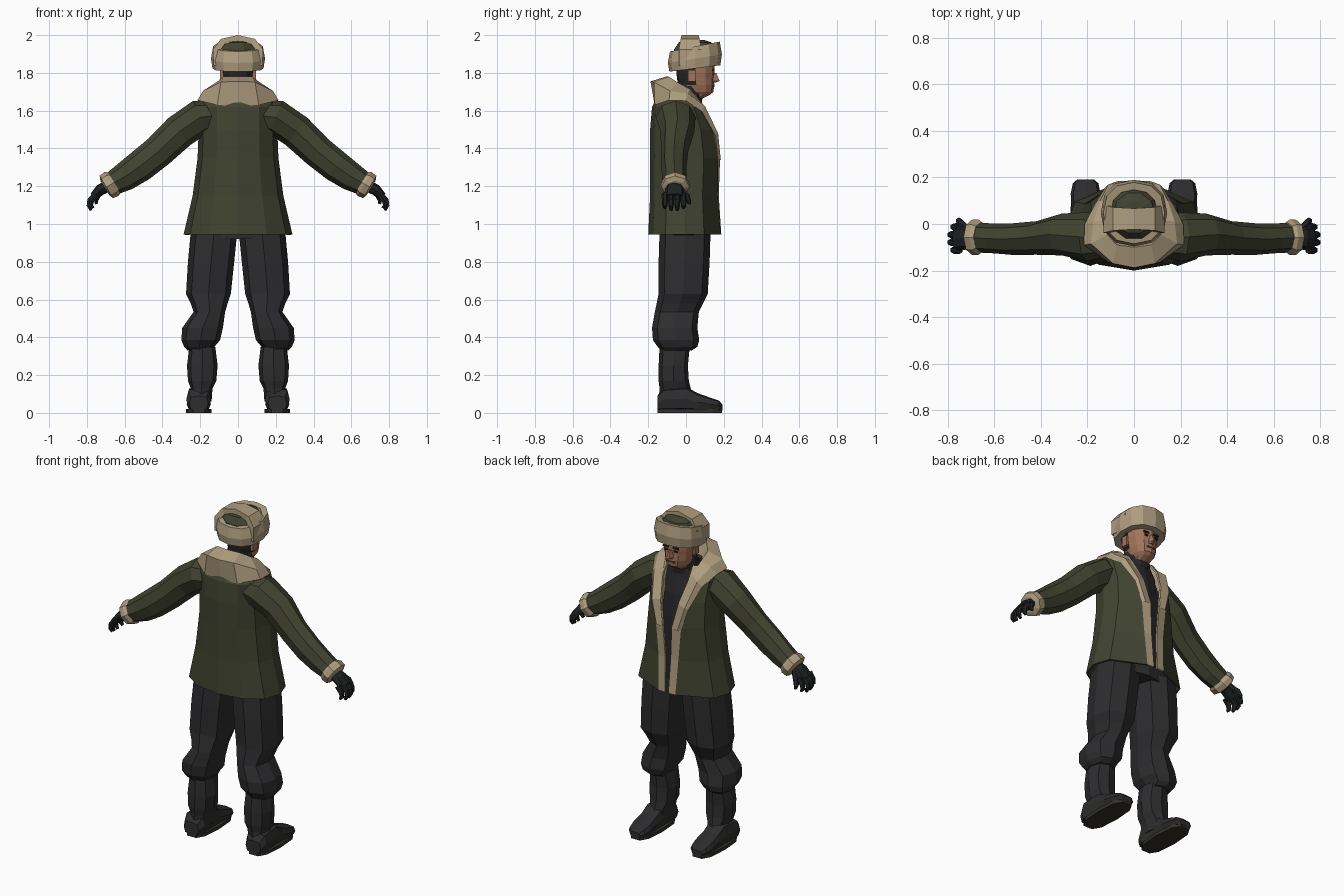
import bpy, bmesh, math
from mathutils import Vector as V

X, Y, Z = V((1, 0, 0)), V((0, 1, 0)), V((0, 0, 1))


def mat(name, r, g, b):
    m = bpy.data.materials.new(name)
    m.diffuse_color = (r, g, b, 1)
    return m


OLIVE = mat("olive cloth", .052, .056, .030)
FUR = mat("tan fur", .43, .34, .215)
CHAR = mat("charcoal cloth", .026, .026, .028)
GLOVE = mat("black leather", .014, .015, .016)
KNIT = mat("dark knit", .020, .020, .023)
SKIN = mat("skin", .36, .175, .105)
LIP = mat("shaded skin", .17, .075, .05)
HAIR = mat("dark hair", .02, .018, .016)
SOLE = mat("sole rubber", .035, .03, .022)


def ring(c, a, b, u, v, n=8, p=1.0, start=0.0):
    """Superellipse ring; p below 1 makes it boxier."""
    out = []
    for i in range(n):
        t = start + 2 * math.pi * i / n
        co, si = math.cos(t), math.sin(t)
        out.append(V(c) + u * a * math.copysign(abs(co) ** p, co)
                   + v * b * math.copysign(abs(si) ** p, si))
    return out


def flat(z, x0, x1, y0, y1, n=8, p=.8, tilt=0.0):
    """Level ring from its bounds, optionally tilted along y."""
    r = ring(((x0 + x1) / 2, (y0 + y1) / 2, z), (x1 - x0) / 2, (y1 - y0) / 2, X, Y, n, p)
    for q in r:
        q.z += tilt * (q.y - (y0 + y1) / 2)
    return r


def loft(name, rings, mats, closed=True, caps=True, mirror=False, rule=None, thick=0):
    """Skin a list of rings with flat faces."""
    bm = bmesh.new()
    vs = [[bm.verts.new(p) for p in r] for r in rings]
    n = len(vs[0])
    for a, b in zip(vs, vs[1:]):
        for j in range(n if closed else n - 1):
            k = (j + 1) % n
            f = bm.faces.new((a[j], a[k], b[k], b[j]))
            f.material_index = rule(f.calc_center_median(), j) if rule else 0
    if closed and caps:
        bm.faces.new(vs[0][::-1])
        bm.faces.new(vs[-1])
    bmesh.ops.recalc_face_normals(bm, faces=bm.faces)
    me = bpy.data.meshes.new(name)
    bm.to_mesh(me)
    bm.free()
    for m in mats:
        me.materials.append(m)
    ob = bpy.data.objects.new(name, me)
    bpy.context.collection.objects.link(ob)
    if thick:
        s = ob.modifiers.new("thickness", "SOLIDIFY")
        s.thickness, s.offset = thick, -1
    if mirror:
        ob.modifiers.new("mirror", "MIRROR")
    return ob


def tube(name, pts, m, n=8, p=1.0):
    """Mirrored tube through (x, y, z, half depth, half height) points."""
    rs = []
    for i, q in enumerate(pts):
        d = V(pts[min(i + 1, len(pts) - 1)][:3]) - V(pts[max(i - 1, 0)][:3])
        d.y = 0
        rs.append(ring(q[:3], q[3], q[4], Y, d.normalized().cross(Y), n, p))
    return loft(name, rs, [m], mirror=True)


def box(name, c, s, m, mirror=False):
    x, y, z = c
    r = [[V((x + i * s[0] / 2, y + j * s[1] / 2, z + k * s[2] / 2))
          for i, j in ((-1, -1), (1, -1), (1, 1), (-1, 1))] for k in (-1, 1)]
    return loft(name, r, [m], mirror=mirror)


# Trousers: hips and baggy legs
loft("trouser_hips", [flat(z, -w, w, -.14, .13) for z, w in ((.92, .24), (1.1, .2))], [CHAR])
loft("trouser_leg", [flat(*q) for q in (
    (.33, .13, .265, -.13, .03), (.35, .125, .285, -.15, .06), (.385, .095, .30, -.175, .07),
    (.45, .08, .295, -.18, .06), (.535, .068, .235, -.165, .068), (.58, .055, .25, -.155, .09),
    (.63, .038, .275, -.145, .115), (.80, .02, .265, -.145, .125),
    (.96, .004, .25, -.14, .13))], [CHAR], mirror=True)

# Boots: shaft, foot and sole
loft("boot_shaft", [flat(*q) for q in (
    (.06, .14, .265, -.145, .05), (.13, .135, .25, -.14, .025), (.17, .115, .265, -.145, .015),
    (.25, .108, .27, -.145, .01), (.35, .12, .258, -.14, .02))], [CHAR], mirror=True)
loft("boot_foot", [ring((.208, y, (h + .012) / 2), w, (h - .012) / 2, X, Z, 8, .6)
     for y, w, h in ((-.152, .05, .09), (-.12, .066, .13), (0, .062, .14), (.06, .06, .105),
                     (.13, .064, .08), (.175, .055, .065), (.192, .035, .045))],
     [CHAR], mirror=True)
loft("boot_sole", [flat(z, .14, .276, -.156, .197, 10, .7) for z in (0, .02)],
     [SOLE], mirror=True)

# Knitted sweater with roll neck
loft("sweater", [flat(z, -w, w, b, f, 12, .9) for z, w, b, f in (
    (1.0, .2, -.14, .13), (1.38, .18, -.15, .135), (1.52, .17, -.14, .115),
    (1.62, .13, -.12, .085), (1.68, .08, -.07, .075))], [KNIT])
loft("roll_neck", [flat(z, -w, w, b, f, 10, 1, -.4) for z, w, b, f in (
    (1.66, .085, -.06, .085), (1.70, .075, -.052, .092), (1.735, .07, -.045, .095))], [KNIT])

# Coat: open shell, first and last strips are the fur edging
half = []
for z, rx, yb, yf, w, f in (
        (.945, .288, -.20, .187, .012, .045), (1.15, .24, -.19, .174, .018, .048),
        (1.35, .214, -.19, .182, .03, .055), (1.5, .208, -.19, .162, .06, .055),
        (1.62, .212, -.18, .11, .085, .05), (1.69, .165, -.145, .06, .08, .04)):
    angs = [math.asin(w / rx), math.asin((w + f) / rx)] + [math.radians(a) for a in (62, 90, 118, 148)]
    pts = [V((rx * math.sin(a), (yb + yf) / 2 + (yf - yb) / 2 * math.copysign(
        abs(math.cos(a)) ** .85, math.cos(a)), z)) for a in angs]
    half.append(pts + [V((0, yb, z))] + [V((-q.x, q.y, q.z)) for q in reversed(pts)])
loft("coat_body", half, [OLIVE, FUR], closed=False, thick=.01,
     rule=lambda c, j: int(j in (0, 11)))

# Sleeves and fur cuffs
tube("sleeve", [(.11, -.06, 1.575, .08, .075), (.20, -.055, 1.565, .105, .095),
                (.31, -.045, 1.49, .09, .092), (.42, -.06, 1.385, .072, .086),
                (.52, -.065, 1.305, .068, .084), (.60, -.062, 1.25, .064, .076),
                (.68, -.058, 1.205, .064, .06)], OLIVE)
tube("cuff", [(.655, -.057, 1.222, .066, .064), (.67, -.057, 1.212, .077, .073),
              (.697, -.057, 1.196, .075, .069), (.705, -.057, 1.191, .05, .045)], FUR)

# Gloves: palm, four curled fingers and a thumb
tube("glove_palm", [(.68, -.06, 1.205, .04, .032), (.73, -.06, 1.18, .052, .03),
                    (.765, -.06, 1.145, .056, .022)], GLOVE)
for i in range(4):
    y = -.112 + i * .033
    k = -.012 if i in (0, 3) else 0
    tube("finger", [(.75, y, 1.158, .017, .018), (.786 + k, y, 1.125, .016, .015),
                    (.79 + k, y, 1.098, .014, .013), (.778 + k, y, 1.072 - k, .009, .008)], GLOVE, 6)
tube("thumb", [(.71, -.03, 1.185, .02, .02), (.74, .0, 1.155, .018, .018),
               (.752, .014, 1.125, .014, .014), (.75, .018, 1.105, .008, .008)], GLOVE, 6)

# Fur collar: folded strip from the nape round to the lapels
stations = (
    ((0, -.165, 1.625), (0, -.188, 1.755), (0, -.10, 1.782), (0, -.07, 1.70)),
    ((.11, -.165, 1.63), (.09, -.17, 1.752), (.075, -.09, 1.78), (.065, -.06, 1.70)),
    ((.215, -.09, 1.655), (.185, -.085, 1.705), (.115, -.045, 1.75), (.085, -.03, 1.69)),
    ((.212, .0, 1.652), (.175, .01, 1.69), (.115, .02, 1.715), (.085, .03, 1.66)),
    ((.168, .085, 1.595), (.145, .10, 1.625), (.095, .08, 1.645), (.08, .07, 1.59)),
    ((.125, .155, 1.47), (.11, .17, 1.48), (.06, .16, 1.49), (.055, .14, 1.46)),
    ((.085, .17, 1.34), (.07, .184, 1.34), (.03, .184, 1.34), (.03, .17, 1.34)))
loft("fur_collar", [[V(p) for p in s] for s in stations], [FUR], mirror=True, caps=False)

# Head with hair at the back, ears and face details
loft("head", [flat(z, -w, w, b, f, 12, .9) for z, w, b, f in (
    (1.655, .052, -.02, .07), (1.685, .055, -.025, .128), (1.70, .066, -.03, .145),
    (1.735, .077, -.04, .15), (1.77, .082, -.048, .148), (1.80, .086, -.05, .15),
    (1.88, .085, -.05, .15))], [SKIN, HAIR],
    rule=lambda c, j: int(c.y < .03 and c.z > 1.72))
box("ear", (.086, .03, 1.785), (.018, .04, .06), SKIN, True)
loft("nose", [[V((-w, .14, z)), V((w, .14, z)), V((w * .4, y, z)), V((-w * .4, y, z))]
     for z, w, y in ((1.748, .017, .155), (1.757, .019, .178), (1.80, .01, .16))], [SKIN])
box("mouth", (0, .147, 1.728), (.05, .009, .008), LIP)
box("eye", (.032, .146, 1.796), (.024, .008, .008), HAIR, True)
box("eyebrow", (.034, .146, 1.815), (.036, .009, .009), HAIR, True)

# Hat: cloth crown, tilted fur band and ear flaps tied over the top
CY = .047
loft("hat_crown", [ring((0, CY, z), a, b, X, Y, 10) for z, a, b in (
    (1.84, .115, .115), (1.925, .112, .115), (1.962, .09, .09), (1.975, .05, .05))], [OLIVE])
band = []
for r, top in ((.098, 0), (.135, 0), (.143, .45), (.132, 1), (.10, 1.0), (.098, .5)):
    pts = ring((0, CY, 0), r, r, X, Y, 12, .85)
    for q in pts:
        t = (q.y - CY + .14) / .28
        q.z = (1.806 + .035 * t) * (1 - top) + (1.912 + .055 * t) * top
    band.append(pts)
loft("hat_fur_band", band, [FUR], caps=False)
arch = []
for x, z, w in ((-.13, 1.84, .06), (-.132, 1.925, .06), (-.09, 1.98, .05), (0, 2.0, .045),
                (.09, 1.98, .05), (.132, 1.925, .06), (.13, 1.84, .06)):
    xi, zi = x * .78, 1.84 + (z - 1.84) * .8
    arch.append([V((x, CY - .025 - w, z)), V((x, CY - .025 + w, z)),
                 V((xi, CY - .025 + w, zi)), V((xi, CY - .025 - w, zi))])
loft("hat_ear_flaps", arch, [FUR])
